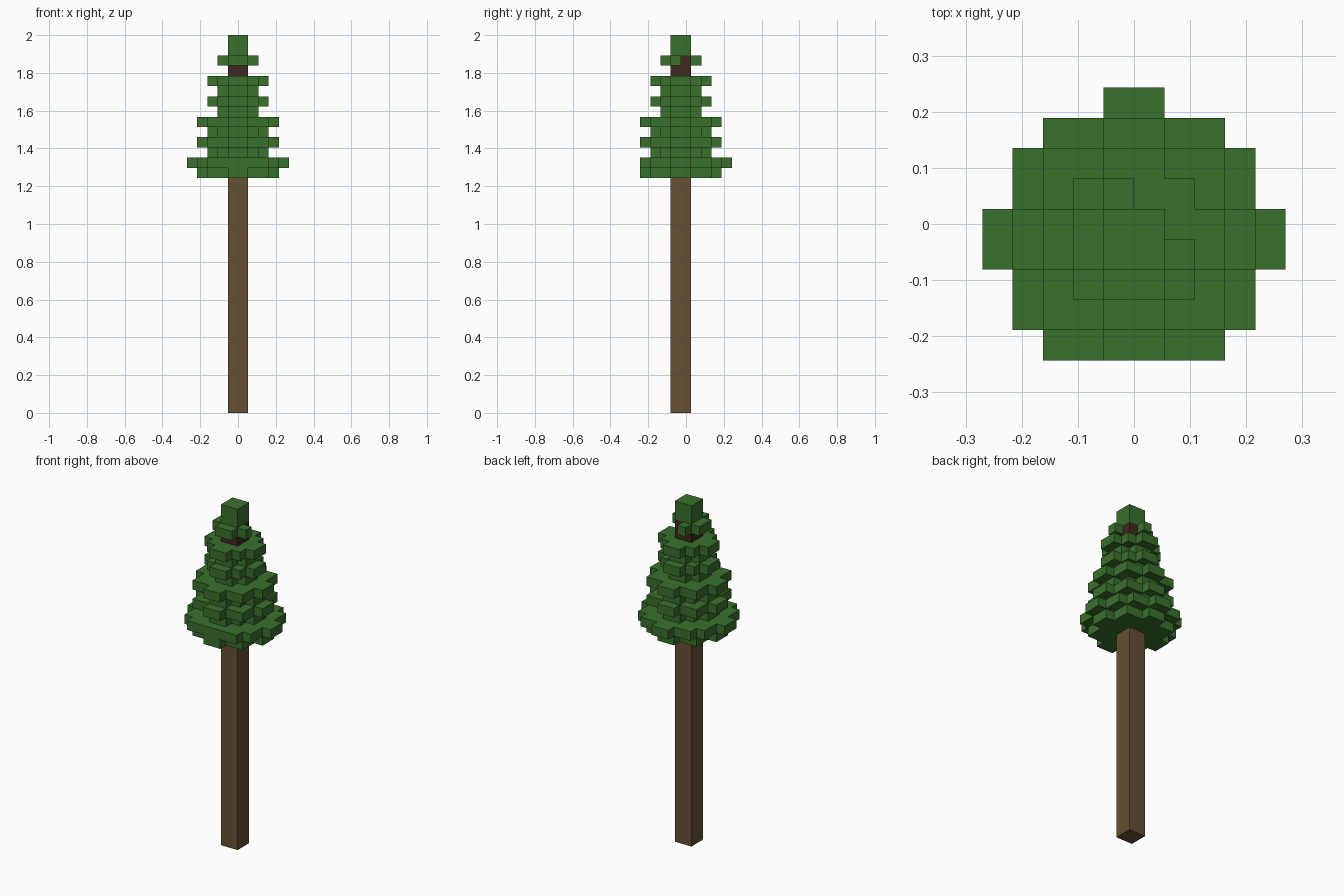
import bpy
import bmesh
from math import radians
from mathutils import Vector

if "Cube" in bpy.data.objects:
    bpy.data.objects.remove(bpy.data.objects["Cube"], do_unlink=True)

U = 2 / 37                      # edge of one block
CENTRE_Y = -0.5                 # trunk axis, in blocks


def material(name, rgb):
    m = bpy.data.materials.new(name)
    m.use_nodes = True
    color = (*rgb, 1)
    m.diffuse_color = color
    bsdf = m.node_tree.nodes["Principled BSDF"]
    bsdf.inputs["Base Color"].default_value = color
    bsdf.inputs["Roughness"].default_value = 0.9
    return m


leaf_green = material("leaf green", (0.042, 0.162, 0.026))
bark_brown = material("bark brown", (0.133, 0.080, 0.033))
dark_bark = material("dark bark", (0.047, 0.023, 0.014))


def square(r):
    return {(x, y) for x in range(-r, r) for y in range(-r, r)}


def tier(r):
    """Square with a two-block-wide arm on each side, reaching radius r."""
    arms = {(a, b) for a in range(-r, r) for b in (-1, 0)}
    return square(r - 1) | arms | {(b, a) for a, b in arms}


def voxel_object(name, cells, mat):
    """Outer skin of a set of unit blocks, merged into large flat faces."""
    bm = bmesh.new()
    for cell in cells:
        for axis in range(3):
            for sign in (-1, 1):
                n = [0, 0, 0]
                n[axis] = sign
                if tuple(c + d for c, d in zip(cell, n)) in cells:
                    continue
                corners = []
                for a, b in ((-1, -1), (1, -1), (1, 1), (-1, 1)):
                    d = Vector(n)
                    d[(axis + 1) % 3] = a * sign
                    d[(axis + 2) % 3] = b
                    p = Vector(cell) + (d + Vector((1, 1, 1))) / 2
                    p.y += CENTRE_Y
                    corners.append(bm.verts.new(p * U))
                bm.faces.new(corners)
    bmesh.ops.remove_doubles(bm, verts=bm.verts, dist=U / 100)
    bmesh.ops.dissolve_limit(bm, angle_limit=radians(1), verts=bm.verts, edges=bm.edges)
    mesh = bpy.data.meshes.new(name)
    bm.to_mesh(mesh)
    bm.free()
    mesh.materials.append(mat)
    obj = bpy.data.objects.new(name, mesh)
    bpy.context.collection.objects.link(obj)


def column(z0, z1):
    return {(x, y, z) for x, y in square(1) for z in range(z0, z1)}


# Trunk below the crown, and the bare stretch near the tip
voxel_object("trunk", column(0, 23), bark_brown)
voxel_object("upper_trunk", column(33, 35), dark_bark)

# Crown: alternating wide and narrow tiers
leaves = set()
for i, radius in enumerate((4, 5, 3, 4, 3, 4, 2, 3, 2, 3)):
    cells = tier(radius)
    if radius == 5:             # widest tier: trimmed corners, no front arm
        cells = {(x, y) for x, y in cells if y >= -4}
        cells -= {(x, y) for x in (-4, 3) for y in (-4, 3)}
    leaves |= {(x, y, 23 + i) for x, y in cells}
voxel_object("crown", leaves, leaf_green)

# Tip: cross-shaped collar with an open back left corner, and the top block
collar = tier(2) - square(1) - {(1, 0), (0, 1)}
tip = {(x, y, 34) for x, y in collar} | column(35, 37)
voxel_object("crown_tip", tip, leaf_green)
